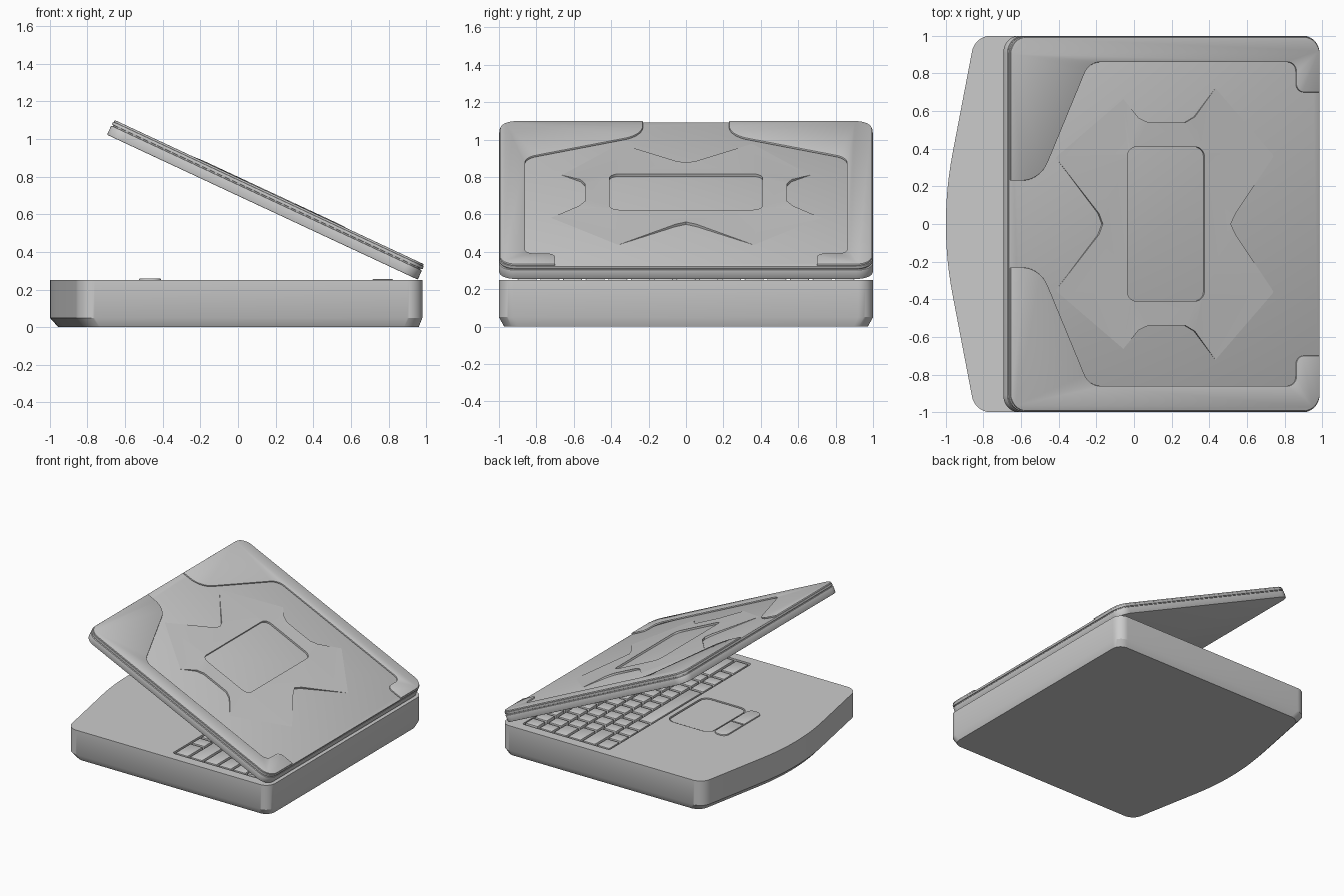
import bpy, bmesh, math
from mathutils import Vector, Matrix

if "Cube" in bpy.data.objects:
    bpy.data.objects.remove(bpy.data.objects["Cube"])

TILT = math.radians(25)
LID = Matrix.Translation((0.955, 0, 0.253)) @ Matrix.Rotation(TILT, 4, 'Y')


def fillet(points, seg=8):
    """Round the corners of a closed 2D outline given as (x, y, radius)."""
    out, n = [], len(points)
    for i, (x, y, r) in enumerate(points):
        p = Vector((x, y))
        if r == 0:
            out.append(p)
            continue
        a = (Vector(points[i - 1][:2]) - p).normalized()
        b = (Vector(points[(i + 1) % n][:2]) - p).normalized()
        h = a.angle(b) / 2
        c = p + (a + b).normalized() * r / math.sin(h)
        t = r / math.tan(h)
        s, e = p + a * t - c, p + b * t - c
        a0 = math.atan2(s.y, s.x)
        d = (math.atan2(e.y, e.x) - a0 + math.pi) % (2 * math.pi) - math.pi
        for k in range(seg + 1):
            g = a0 + d * k / seg
            out.append(c + Vector((math.cos(g), math.sin(g))) * r)
    return out


def rect(x0, x1, y0, y1, r):
    return [(x0, y0, r), (x1, y0, r), (x1, y1, r), (x0, y1, r)]


def finish(name, bm, bevel=0, matrix=None):
    bmesh.ops.recalc_face_normals(bm, faces=bm.faces)
    me = bpy.data.meshes.new(name)
    bm.to_mesh(me)
    bm.free()
    ob = bpy.data.objects.new(name, me)
    bpy.context.collection.objects.link(ob)
    if matrix:
        ob.matrix_world = matrix
    if bevel:
        m = ob.modifiers.new("bevel", 'BEVEL')
        m.width, m.segments, m.limit_method = bevel, 2, 'ANGLE'
        m.angle_limit = math.radians(50)
        apply(ob, m)
    smooth(ob)
    return ob


def activate(ob):
    bpy.ops.object.select_all(action='DESELECT')
    ob.select_set(True)
    bpy.context.view_layer.objects.active = ob


def apply(ob, m):
    activate(ob)
    bpy.ops.object.modifier_apply(modifier=m.name)


def smooth(ob):
    activate(ob)
    bpy.ops.object.shade_smooth_by_angle(angle=math.radians(30))


def stack(bm, loops):
    """Skin a stack of equal loops and cap both ends."""
    rings = [[bm.verts.new(v) for v in lp] for lp in loops]
    n = len(rings[0])
    for a, b in zip(rings, rings[1:]):
        for i in range(n):
            j = (i + 1) % n
            bm.faces.new((a[i], a[j], b[j], b[i]))
    bm.faces.new(rings[0])
    bm.faces.new(rings[-1])


def prism(name, outline, z0, z1, bevel=0, matrix=None):
    bm = bmesh.new()
    pts = fillet(outline)
    stack(bm, [[(p.x, p.y, z) for p in pts] for z in (z0, z1)])
    return finish(name, bm, bevel, matrix)


def cut(ob, cutter):
    cutter.hide_render = True
    m = ob.modifiers.new("cut", 'BOOLEAN')
    m.operation, m.object, m.solver = 'DIFFERENCE', cutter, 'EXACT'
    apply(ob, m)
    bpy.data.objects.remove(cutter)


# base body with bowed front edge and tapered foot
base_pts = fillet([(0.98, -1, 0.08), (0.98, 1, 0.08), (-0.845, 1, 0.1),
                   (-1.036, 0, 2.0), (-0.845, -1, 0.1)], 12)
bm = bmesh.new()
stack(bm, [[(p.x * 0.967 + 0.012, p.y * 0.972, 0) for p in base_pts],
           [(p.x, p.y, 0.05) for p in base_pts],
           [(p.x, p.y, 0.25) for p in base_pts]])
base = finish("base_body", bm)
K0, K1, KY = 0.05, 0.84, 0.92
cut(base, prism("keyboard_cutter", rect(K0, K1, -KY, KY, 0.02), 0.22, 0.3))
cut(base, prism("touchpad_cutter", rect(-0.395, 0.01, -0.25, 0.25, 0.07), 0.235, 0.3))
smooth(base)

# touchpad plate and its two buttons
prism("touchpad", rect(-0.385, 0.0, -0.24, 0.24, 0.06), 0.23, 0.245)
for s, label in ((1, "left"), (-1, "right")):
    prism(label + "_button", [(-0.525, s * 0.005, 0.005), (-0.41, s * 0.005, 0.005),
          (-0.41, s * 0.24, 0.045), (-0.525, s * 0.24, 0.045)], 0.24, 0.26, 0.004)

# keyboard rows, nearest the user first; widths in key units, each row 15 wide
rows = [[1.25, 1, 1, 1.25, 5.5, 1.25, 1, 1, 1.75],
        [2.25] + [1] * 10 + [2.75],
        [1.75] + [1] * 11 + [2.25],
        [1.5] + [1] * 12 + [1.5],
        [1] * 13 + [2],
        [1] * 15]
unit, gap = (2 * KY - 0.02) / 15, 0.02
pitch = (K1 - K0 - 0.01) / len(rows)
bm = bmesh.new()
for r, widths in enumerate(rows):
    y = KY - 0.01
    x0 = K0 + 0.005 + r * pitch + gap / 2
    x1 = x0 + pitch - gap
    top = 0.255 if r == 5 else 0.249
    for w in widths:
        ya, yb = y - gap / 2, y - w * unit + gap / 2
        y -= w * unit
        ring = [(x0, ya), (x1, ya), (x1, yb), (x0, yb)]
        stack(bm, [[(px, py, z) for px, py in ring] for z in (0.215, top)])
finish("keys", bm, 0.004)

# lid: display slab, seam and back shell
L = -1.822
prism("lid_display_slab", rect(L, 0, -1, 1, 0.09), 0, 0.054, 0.004, LID)
prism("lid_seam", rect(L + 0.01, -0.01, -0.99, 0.99, 0.08), 0.05, 0.064, 0, LID)
prism("lid_back_shell", rect(L, 0, -0.997, 0.997, 0.09), 0.06, 0.077, 0.003, LID)


def lx(x):
    """Seen-from-above x to distance along the lid."""
    return (x - 0.989) / math.cos(TILT)


# raised side frames around the sunken lid panel
for s, label in ((1, "left"), (-1, "right")):
    pts = [(-0.658, 0.23, 0), (-0.50, 0.23, 0.17), (-0.24, 0.86, 0.1),
           (0.86, 0.86, 0.05), (0.86, 0.70, 0.045), (0.985, 0.70, 0),
           (0.985, 0.993, 0.09), (-0.658, 0.993, 0.09)]
    prism(label + "_lid_frame", [(lx(x), s * y, r) for x, y, r in pts],
          0.075, 0.088, 0.005, LID)

# raised four-armed relief with a rectangular hollow, fading out along its arms
half = [(-0.17, 0, 1), (-0.19, 0.055, 1), (-0.42, 0.36, 0), (-0.22, 0.8, 0),
        (-0.06, 0.67, 0), (0.02, 0.565, 0.9), (0.07, 0.54, 1), (0.27, 0.54, 1),
        (0.32, 0.57, 0.9), (0.44, 0.73, 0), (0.8, 0.8, 0), (0.75, 0.37, 0),
        (0.535, 0.055, 1), (0.51, 0, 1)]
outer = half + [(x, -y, h) for x, y, h in half[-2:0:-1]]
hollow = [(p.x, p.y, 1) for p in fillet(rect(-0.04, 0.37, -0.41, 0.41, 0.05), 5)]
bm = bmesh.new()
for loop in (outer, hollow):
    vs = [bm.verts.new((lx(x), y, 0.0765 + 0.015 * h)) for x, y, h in loop]
    for i, v in enumerate(vs):
        bm.edges.new((v, vs[i - 1]))
bmesh.ops.triangle_fill(bm, use_beauty=True, edges=bm.edges[:], normal=(0, 0, 1))
rim = [e for e in bm.edges if e.is_boundary]
new = bmesh.ops.extrude_edge_only(bm, edges=rim)["geom"]
for v in new:
    if isinstance(v, bmesh.types.BMVert):
        v.co.z = 0.072
finish("lid_relief", bm, 0, LID)
